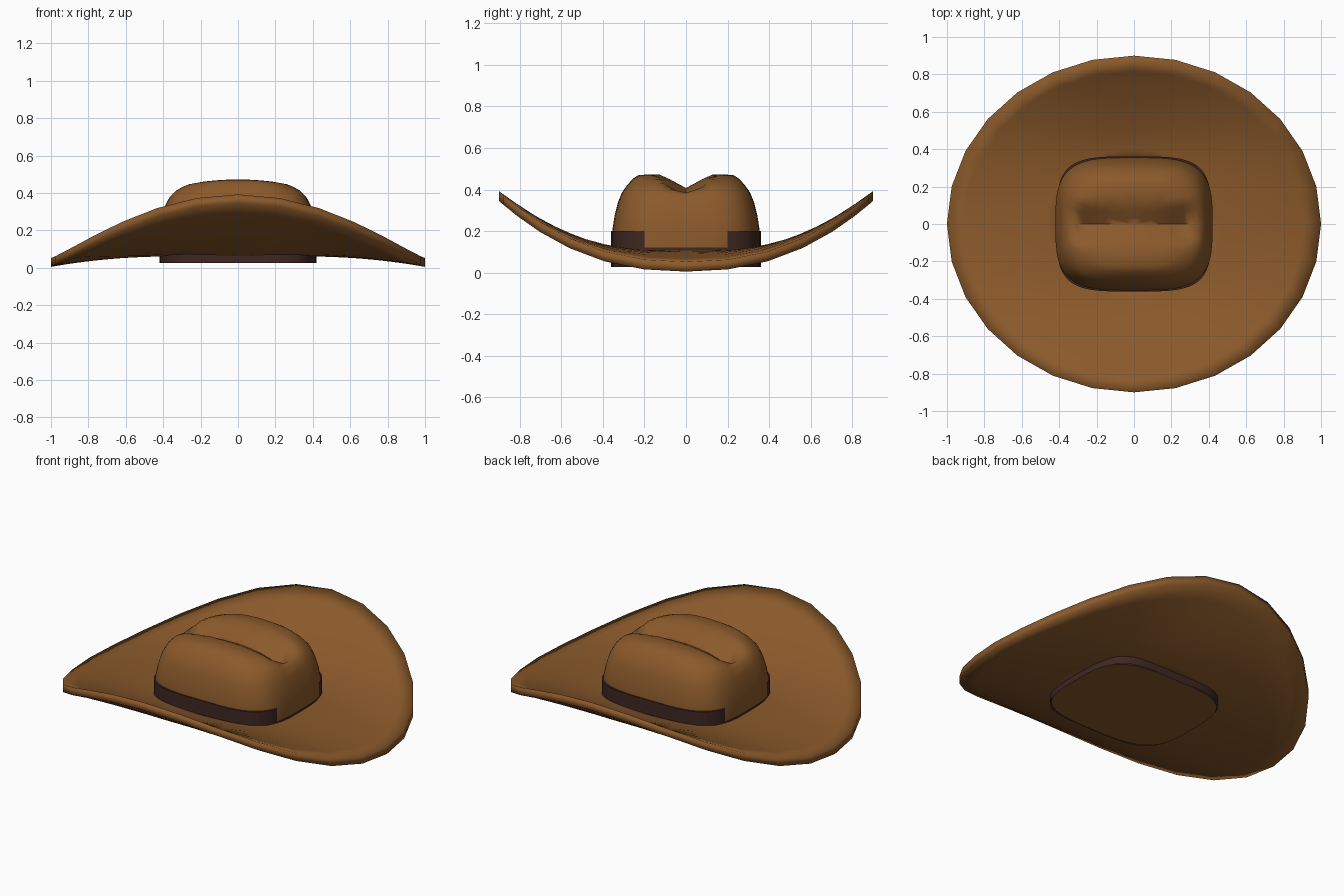
import bpy, bmesh, math

if "Cube" in bpy.data.objects:
    bpy.data.objects.remove(bpy.data.objects["Cube"])


def material(name, rgb):
    m = bpy.data.materials.new(name)
    m.diffuse_color = (*rgb, 1)
    m.use_nodes = True
    m.node_tree.nodes["Principled BSDF"].inputs["Base Color"].default_value = m.diffuse_color
    return m


felt = material("brown felt", (0.258, 0.102, 0.0242))
leather = material("dark band", (0.048, 0.0203, 0.0168))


def oval(rx, ry, a, n=2.0):
    """Point on a superellipse; n=2 is a plain ellipse."""
    c, s = math.cos(a), math.sin(a)
    return (rx * math.copysign(abs(c) ** (2 / n), c),
            ry * math.copysign(abs(s) ** (2 / n), s))


def loft(name, rings, mats, loop=False, cap_start=False, tip=None,
         sharp=math.pi, rule=None):
    """Skin a list of equal rings of points into one smooth object."""
    bm = bmesh.new()
    vs = [[bm.verts.new(p) for p in ring] for ring in rings]
    n = len(vs[0])
    pairs = list(zip(vs, vs[1:])) + ([(vs[-1], vs[0])] if loop else [])
    for a, b in pairs:
        for i in range(n):
            j = (i + 1) % n
            bm.faces.new((a[i], a[j], b[j], b[i]))
    if cap_start:
        bm.faces.new(vs[0][::-1])
    if tip:
        t = bm.verts.new(tip)
        for i in range(n):
            bm.faces.new((vs[-1][i], vs[-1][(i + 1) % n], t))
    bmesh.ops.recalc_face_normals(bm, faces=bm.faces)
    for f in bm.faces:
        f.smooth = True
        if rule:
            f.material_index = rule(f)
    for e in bm.edges:
        if len(e.link_faces) == 2:
            e.smooth = e.calc_face_angle() < sharp
    me = bpy.data.meshes.new(name)
    bm.to_mesh(me)
    bm.free()
    for m in mats:
        me.materials.append(m)
    ob = bpy.data.objects.new(name, me)
    bpy.context.collection.objects.link(ob)
    return ob


# Brim: 28-sided oval, curled up at front and back, drooping at the sides
def brim_ring(t, lift):
    ring = []
    for i in range(28):
        a = 2 * math.pi * i / 28
        x, y = oval(0.38 + 0.62 * t, 0.32 + 0.58 * t, a)
        z = (0.06 - 0.055 * t ** 2 * math.cos(a) ** 2
             + 0.285 * t ** 1.5 * abs(math.sin(a)) ** 2.4)
        ring.append((x, y, z + lift))
    return ring


steps = [i / 7 for i in range(8)]
loft("brim", [brim_ring(t, 0) for t in steps]
     + [brim_ring(t, 0.047) for t in reversed(steps)], [felt], loop=True)


# Crown: rounded-box rings with a lengthwise pinch along the top
def crown_z(x, y, z, pinch):
    fold = max(0, 1 - abs(y) / 0.12)
    end = min(1, abs(x) / 0.27) ** 2
    return z - pinch * (fold * (0.065 + 0.03 * end) + 0.025 * end)


def crown_ring(s, z, pinch):
    ring = []
    for i in range(56):
        x, y = oval(0.42 * s, 0.355 * s, 2 * math.pi * i / 56, 3.5)
        ring.append((x, y, crown_z(x, y, z, pinch)))
    return ring


profile = [(1, 0.026, 0), (1, 0.12, 0), (1, 0.2, 0), (0.97, 0.27, 0),
           (0.925, 0.335, 0), (0.87, 0.385, 0.1), (0.8, 0.42, 0.3),
           (0.72, 0.452, 0.7), (0.64, 0.47, 1), (0.5, 0.472, 1),
           (0.36, 0.472, 1), (0.22, 0.472, 1), (0.1, 0.472, 1)]
loft("crown", [crown_ring(*p) for p in profile], [felt, leather],
     cap_start=True, tip=(0, 0, 0.407), sharp=math.radians(60),
     rule=lambda f: int(0.03 < f.calc_center_median().z < 0.1))

# Hat band: shows at front, back and corners, sinks into the crown at the sides
loft("hat_band",
     [[(*oval(rx, ry, 2 * math.pi * i / 56, 4), z) for i in range(56)]
      for rx, ry, z in ((0.413, 0.361, 0.026), (0.413, 0.361, 0.2),
                        (0.39, 0.335, 0.2))],
     [leather], sharp=math.radians(40))
